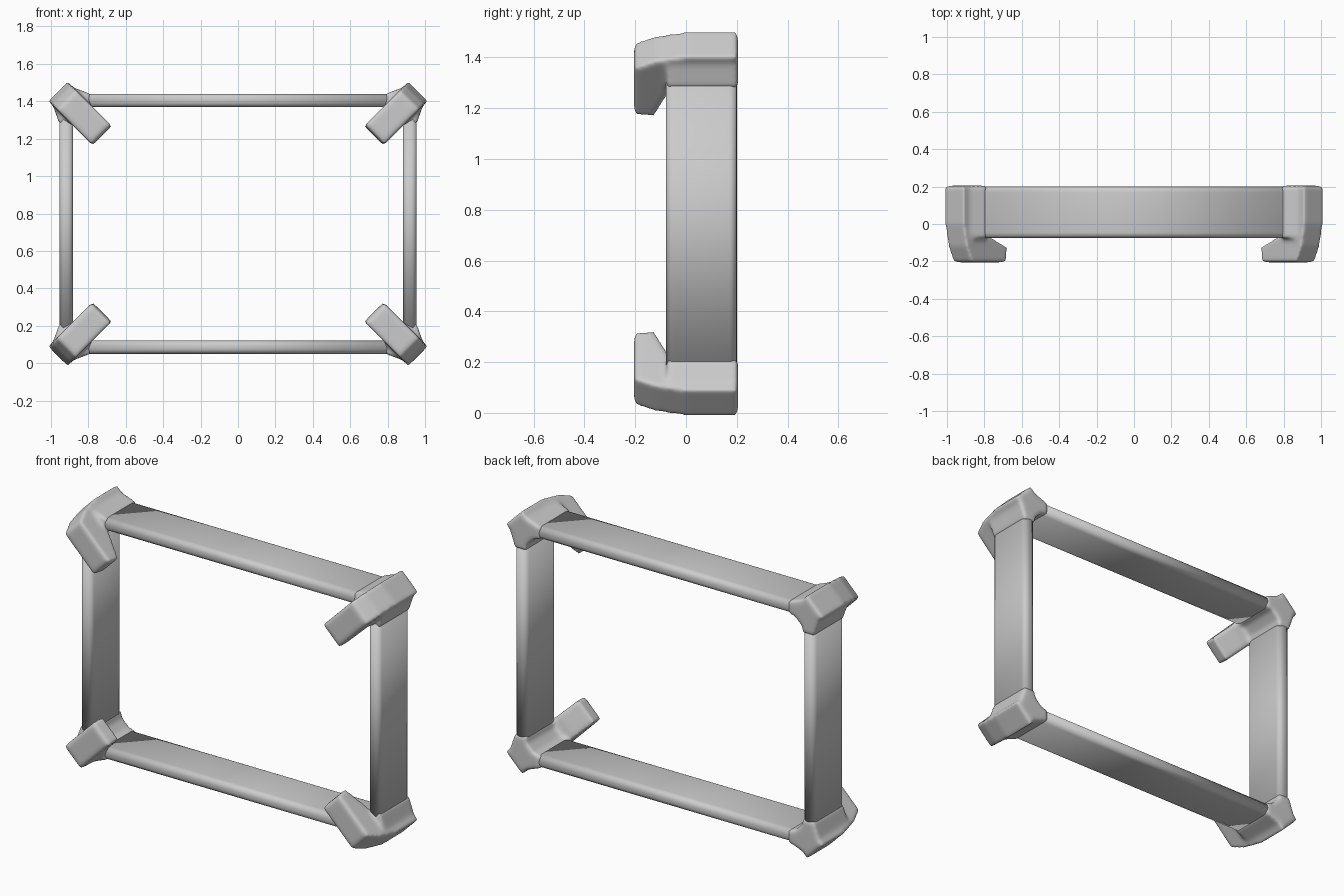
import bpy, bmesh
from mathutils import Vector

if "Cube" in bpy.data.objects:
    bpy.data.objects.remove(bpy.data.objects["Cube"])

MID = 0.745          # height of the frame centre; all parts mirror about it
S = 0.5 ** 0.5


def make_object(name, bm):
    bmesh.ops.recalc_face_normals(bm, faces=bm.faces)
    me = bpy.data.meshes.new(name)
    bm.to_mesh(me)
    bm.free()
    for p in me.polygons:
        p.use_smooth = True
    ob = bpy.data.objects.new(name, me)
    ob.location.z = MID
    bpy.context.collection.objects.link(ob)
    return ob


def mirror(ob, x, z):
    m = ob.modifiers.new("mirror", 'MIRROR')
    m.use_axis = (x, False, z)
    m.use_mirror_merge = False


def prism(bm, points, depth):
    """Extrude a closed outline of 3D points along the depth vector."""
    f = bm.faces.new([bm.verts.new(p) for p in points])
    r = bmesh.ops.extrude_face_region(bm, geom=[f], use_keep_orig=True)
    vs = [g for g in r["geom"] if isinstance(g, bmesh.types.BMVert)]
    bmesh.ops.translate(bm, vec=depth, verts=vs)


def rail(name, lo, hi):
    bm = bmesh.new()
    bmesh.ops.create_cube(bm, size=1)
    lo, hi = Vector(lo), Vector(hi)
    for v in bm.verts:
        v.co = Vector([(lo[i] + hi[i]) / 2 + v.co[i] * (hi[i] - lo[i]) for i in range(3)])
    long_axis = max(range(3), key=lambda i: hi[i] - lo[i])
    edges = [e for e in bm.edges
             if abs((e.verts[0].co - e.verts[1].co)[long_axis]) > 0.5]
    bmesh.ops.bevel(bm, geom=edges, offset=0.03, segments=5, profile=0.5,
                    affect='EDGES')
    return make_object(name, bm)


# Flat rails with rounded edges
top = rail("horizontal_rails", (-0.86, -0.075, 0.624), (0.86, 0.2, 0.695))
mirror(top, False, True)
side = rail("side_rails", (0.882, -0.079, -0.6), (0.955, 0.2, 0.6))
mirror(side, True, False)

# Corner clips: hooked diagonal arm blended into a flared corner body
bm = bmesh.new()
hook = [(-0.01, 0.205), (-0.01, 0.0), (0.015, -0.12), (0.055, -0.205),
        (0.315, -0.205), (0.325, -0.125), (0.2, -0.07), (0.13, -0.05), (0.13, 0.205)]
half = 0.073
prism(bm, [(0.955 - u * S - half * S, y, 0.70 - u * S + half * S) for u, y in hook],
      Vector((2 * half * S, 0, -2 * half * S)))
body = [(0.905, 0.738), (0.79, 0.695), (0.79, 0.624), (0.83, 0.618),
        (0.876, 0.572), (0.882, 0.535), (0.955, 0.535), (0.995, 0.65)]
prism(bm, [(x, -0.075, z) for x, z in body], Vector((0, 0.28, 0)))
clip = make_object("corner_clips", bm)
m = clip.modifiers.new("blend", 'REMESH')
m.mode = 'VOXEL'
m.voxel_size = 0.009
m.use_smooth_shade = True
m = clip.modifiers.new("soften", 'SMOOTH')
m.factor = 0.5
m.iterations = 16
mirror(clip, True, True)
